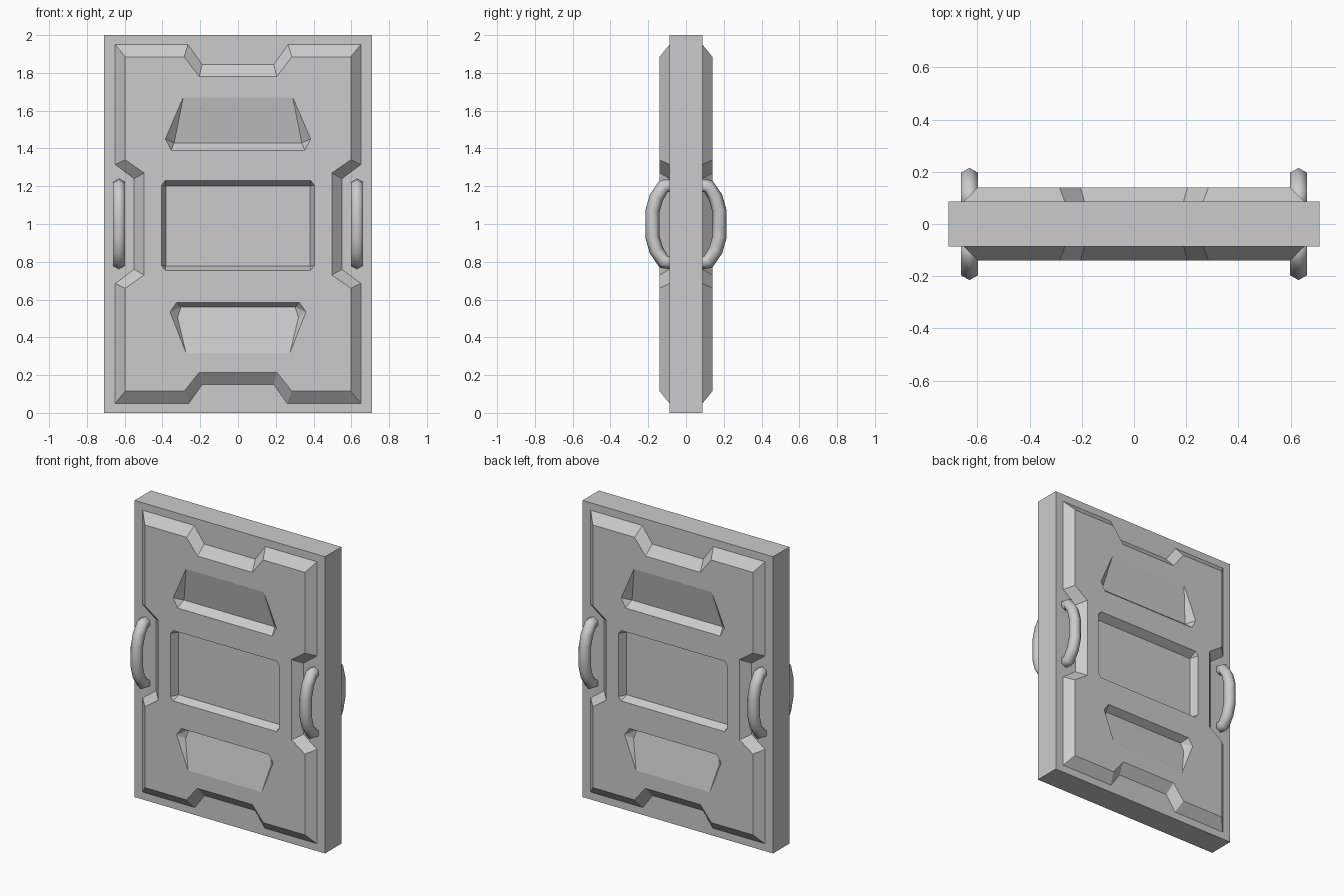
import bpy, bmesh, math
from mathutils import Vector

if "Cube" in bpy.data.objects:
    bpy.data.objects.remove(bpy.data.objects["Cube"])

SLAB, FACE = 0.087, 0.14   # half thickness of slab, and of the raised panels


def finish(name, bm, smooth=False):
    bmesh.ops.recalc_face_normals(bm, faces=bm.faces[:])
    me = bpy.data.meshes.new(name)
    bm.to_mesh(me)
    bm.free()
    for p in me.polygons:
        p.use_smooth = smooth
    ob = bpy.data.objects.new(name, me)
    bpy.context.collection.objects.link(ob)
    return ob


def loft(name, loops, smooth=False):
    """Skin closed loops of equal length and cap both ends."""
    bm = bmesh.new()
    rings = [[bm.verts.new(p) for p in loop] for loop in loops]
    n = len(rings[0])
    for a, b in zip(rings, rings[1:]):
        for i in range(n):
            j = (i + 1) % n
            bm.faces.new((a[i], a[j], b[j], b[i]))
    bm.faces.new(rings[0])
    bm.faces.new(rings[-1])
    return finish(name, bm, smooth)


def hull(name, points):
    bm = bmesh.new()
    for p in points:
        bm.verts.new(p)
    bmesh.ops.convex_hull(bm, input=bm.verts[:])
    ob = finish(name, bm)
    ob.hide_render = True
    return ob


def both(half):
    """Mirror a list of (x, z) points across x = 0."""
    return half + [(-x, z) for x, z in reversed(half)]


def at(pts, y, s):
    """Place (x, z) points at depth y; s = -1 turns them to the back."""
    return [(x * s, y * s, z) for x, z in pts]


# Panel outlines: foot and top edge of the sloped border, right half
foot = both([(.19, 1.845), (.265, 1.95), (.65, 1.95), (.65, 1.315), (.55, 1.24),
             (.55, .76), (.65, .685), (.65, .05), (.26, .05), (.19, .15)])
rim = both([(.205, 1.78), (.285, 1.885), (.597, 1.885), (.597, 1.34), (.497, 1.27),
            (.497, .73), (.597, .66), (.597, .115), (.285, .115), (.205, .215)])

# Recess outlines: mouth (x, z) and floor (x, z, depth)
window = (both([(.385, 1.23), (.405, 1.205), (.405, .78), (.385, .755)]),
          [(.382, 1.2, .053), (.382, .778, .053)])
upper = (both([(.29, 1.67), (.385, 1.45), (.353, 1.39)]),
         [(.29, 1.67, 0), (.338, 1.43, .048)])
lower = (both([(.275, .317), (.36, .535), (.325, .585)]),
         [(.275, .317, 0), (.32, .505, .039), (.303, .56, .05)])

# Slab
bm = bmesh.new()
bmesh.ops.create_cube(bm, size=1)
for v in bm.verts:
    v.co = (v.co.x * 1.42, v.co.y * 2 * SLAB, v.co.z * 2 + 1)
finish("door_slab", bm)

for s, side in ((1, "front"), (-1, "back")):
    # Raised panel with recesses cut in
    panel = loft(side + "_panel", [at(foot, -.05, s), at(foot, -SLAB, s), at(rim, -FACE, s)])
    cutters = []
    for mouth, floor in (window, upper, lower):
        pts = at(mouth, -FACE - .08, s) + at(mouth, -FACE, s)
        for x, z, d in floor:
            if d > 0:
                pts += at([(x, z), (-x, z)], -FACE + d, s)
        cut = hull("recess_cutter", pts)
        mod = panel.modifiers.new("recess", 'BOOLEAN')
        mod.operation, mod.solver, mod.object = 'DIFFERENCE', 'EXACT', cut
        cutters.append(cut)
    bpy.context.view_layer.objects.active = panel
    for mod in list(panel.modifiers):
        bpy.ops.object.modifier_apply(modifier=mod.name)
    for cut in cutters:
        bpy.data.objects.remove(cut)

    # Grab handles: six-sided bent bars in the side notches
    arc = [(-.06, 1.205), (-.118, 1.2), (-.157, 1.14), (-.177, 1.07)]
    path = [Vector((0, y, z)) for y, z in arc]
    path += [Vector((0, y, 2 - z)) for y, z in reversed(arc)]
    for x, label in ((-.63, "left"), (.63, "right")):
        rings = []
        for i, p in enumerate(path):
            t = (path[min(i + 1, 7)] - path[max(i - 1, 0)]).normalized()
            out = t.cross(Vector((1, 0, 0)))
            ring = []
            for k in range(6):
                a = math.tau * k / 6
                q = p + .038 * (math.cos(a) * out + math.sin(a) * Vector((1, 0, 0)))
                ring.append(((q.x + x) * s, q.y * s, q.z))
            rings.append(ring)
        loft(f"{side}_{label}_handle", rings, smooth=True)
